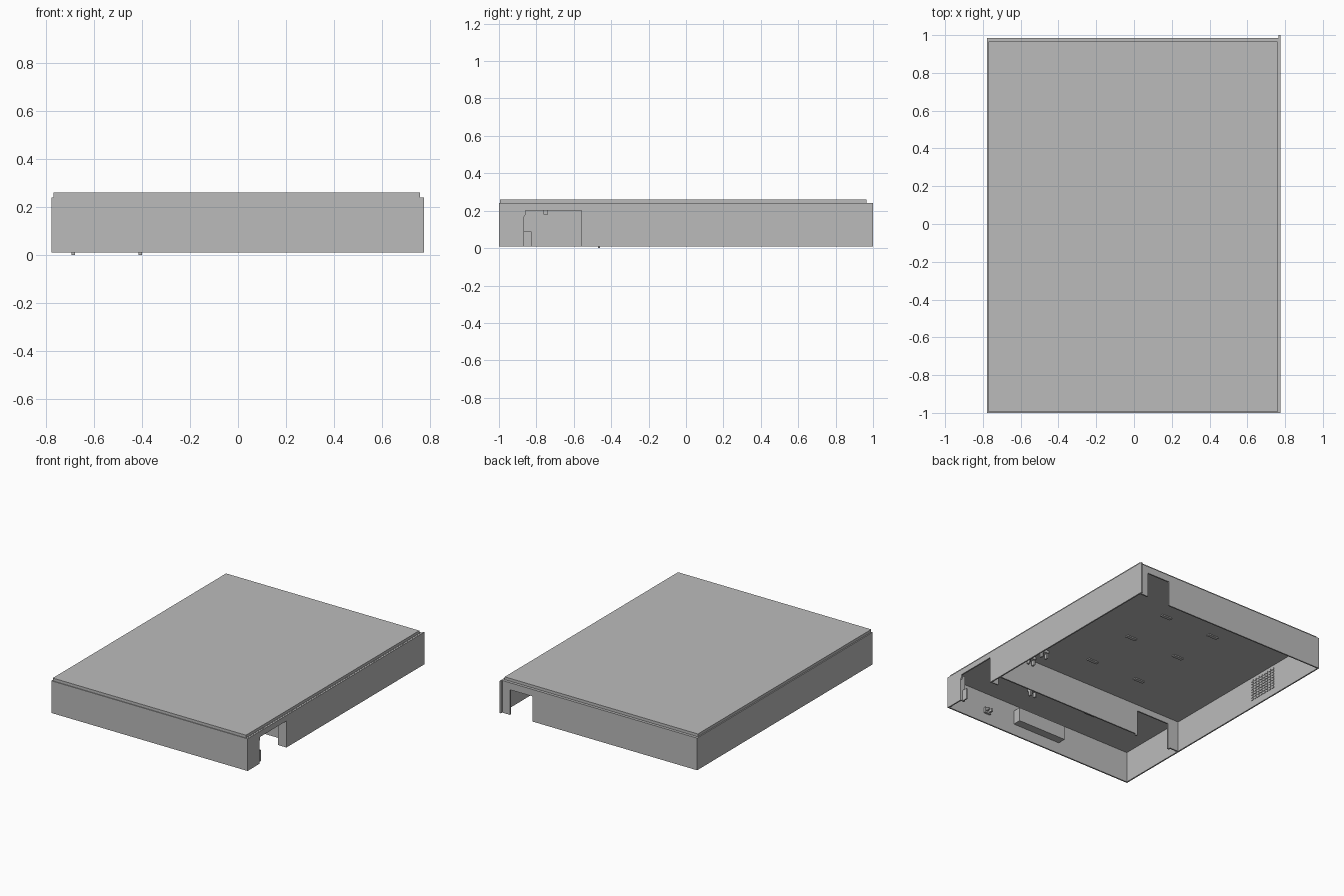
import bpy, bmesh
from mathutils import Vector

if "Cube" in bpy.data.objects:
    bpy.data.objects.remove(bpy.data.objects["Cube"])

metal = bpy.data.materials.new("plain grey metal")
metal.diffuse_color = (0.5, 0.5, 0.5, 1)
metal.use_nodes = True
metal.node_tree.nodes["Principled BSDF"].inputs["Base Color"].default_value = metal.diffuse_color


def finish(name, bm):
    bmesh.ops.recalc_face_normals(bm, faces=bm.faces)
    me = bpy.data.meshes.new(name)
    bm.to_mesh(me)
    bm.free()
    me.materials.append(metal)
    ob = bpy.data.objects.new(name, me)
    bpy.context.collection.objects.link(ob)
    return ob


def add_box(bm, x0, x1, y0, y1, z0, z1):
    vs = bmesh.ops.create_cube(bm, size=1)["verts"]
    for v in vs:
        v.co = Vector(((x0 + x1) / 2 + v.co.x * (x1 - x0),
                       (y0 + y1) / 2 + v.co.y * (y1 - y0),
                       (z0 + z1) / 2 + v.co.z * (z1 - z0)))


def boxes(name, items):
    bm = bmesh.new()
    for it in items:
        add_box(bm, *it)
    return finish(name, bm)


def sheet(name, axis, a, b, outline):
    """Upright sheet from an outline; axis is its thickness direction (a to b)."""
    bm = bmesh.new()
    place = (lambda h, z: (a, h, z)) if axis == "x" else (lambda h, z: (h, a, z))
    f = bm.faces.new([bm.verts.new(place(h, z)) for h, z in outline])
    new = bmesh.ops.extrude_face_region(bm, geom=[f])["geom"]
    move = Vector((b - a, 0, 0)) if axis == "x" else Vector((0, b - a, 0))
    bmesh.ops.translate(bm, vec=move, verts=[g for g in new if isinstance(g, bmesh.types.BMVert)])
    return finish(name, bm)


B, T = 0.01, 0.24  # bottom and top of the walls

# Top cover and the shoulder sheet below it
boxes("top_cover", [(-0.77, 0.76, -0.995, 0.965, T, 0.26)])
boxes("shoulder_sheet", [(-0.77, 0.765, -0.99, 0.985, 0.234, T)])

# Outer walls
sheet("left_wall", "x", -0.778, -0.768, [(-1, B), (0.985, B), (0.985, T), (-1, T)])
sheet("right_wall", "x", 0.766, 0.776,
      [(-1, B), (-0.865, B), (-0.865, 0.17), (-0.858, 0.18), (-0.858, 0.2), (-0.56, 0.2),
       (-0.56, B), (1, B), (1, T), (-1, T)])
sheet("front_wall", "y", -1.0, -0.99, [(-0.775, B), (0.77, B), (0.77, T), (-0.775, T)])
sheet("back_wall", "y", 0.975, 0.985,
      [(-0.775, B), (0.525, B), (0.525, 0.19), (0.705, 0.19), (0.705, B), (0.765, B),
       (0.765, T), (-0.775, T)])

# Folded edges around the side opening
boxes("opening_flanges", [(0.75, 0.758, -0.865, -0.825, B, 0.09),
                          (0.71, 0.77, -0.56, -0.552, B, 0.2),
                          (0.74, 0.77, -0.873, -0.865, B, 0.2)])

# Inner partition with a cable notch and two small feet
sheet("partition", "y", -0.47, -0.46,
      [(-0.77, B), (-0.695, B), (-0.695, 0), (-0.68, 0), (-0.68, 0.19), (-0.415, 0.19),
       (-0.415, 0), (-0.4, 0), (-0.4, B), (0.768, B), (0.768, 0.236), (-0.77, 0.236)])

# Raised slots under the top
slots = [(x, y) for x in (0.19, -0.21) for y in (0.56, 0.2, -0.2)] + [(-0.25, -0.75)]
boxes("ceiling_slots", [(x - 0.04, x + 0.04, y - 0.012, y + 0.012, 0.226, 0.236)
                        for x, y in slots])

# Housing on the inside of the front wall
boxes("front_housing", [(-0.18, 0.21, -0.992, -0.93, 0.09, 0.19)])

# Vent mesh on the inside of the left wall
boxes("vent_grid", [(-0.77, -0.764, 0.3 + i * 0.03, 0.32 + i * 0.03, 0.06 + j * 0.02, 0.073 + j * 0.02)
                    for i in range(8) for j in range(8)])

# Small clips: a base with two prongs
clips = []
for x, y in ((0.52, -0.31), (0.53, -0.43), (0.25, -0.75)):
    clips.append((x - 0.025, x + 0.025, y - 0.02, y + 0.02, 0.215, 0.236))
    for s in (-1, 1):
        clips.append((x + s * 0.02 - 0.006, x + s * 0.02 + 0.006, y - 0.012, y + 0.012, 0.18, 0.216))
clips.append((0.42, 0.47, -0.992, -0.975, 0.08, 0.12))
for s in (-1, 1):
    clips.append((0.445 + s * 0.015 - 0.006, 0.445 + s * 0.015 + 0.006, -0.976, -0.95, 0.09, 0.11))
boxes("clips", clips)
